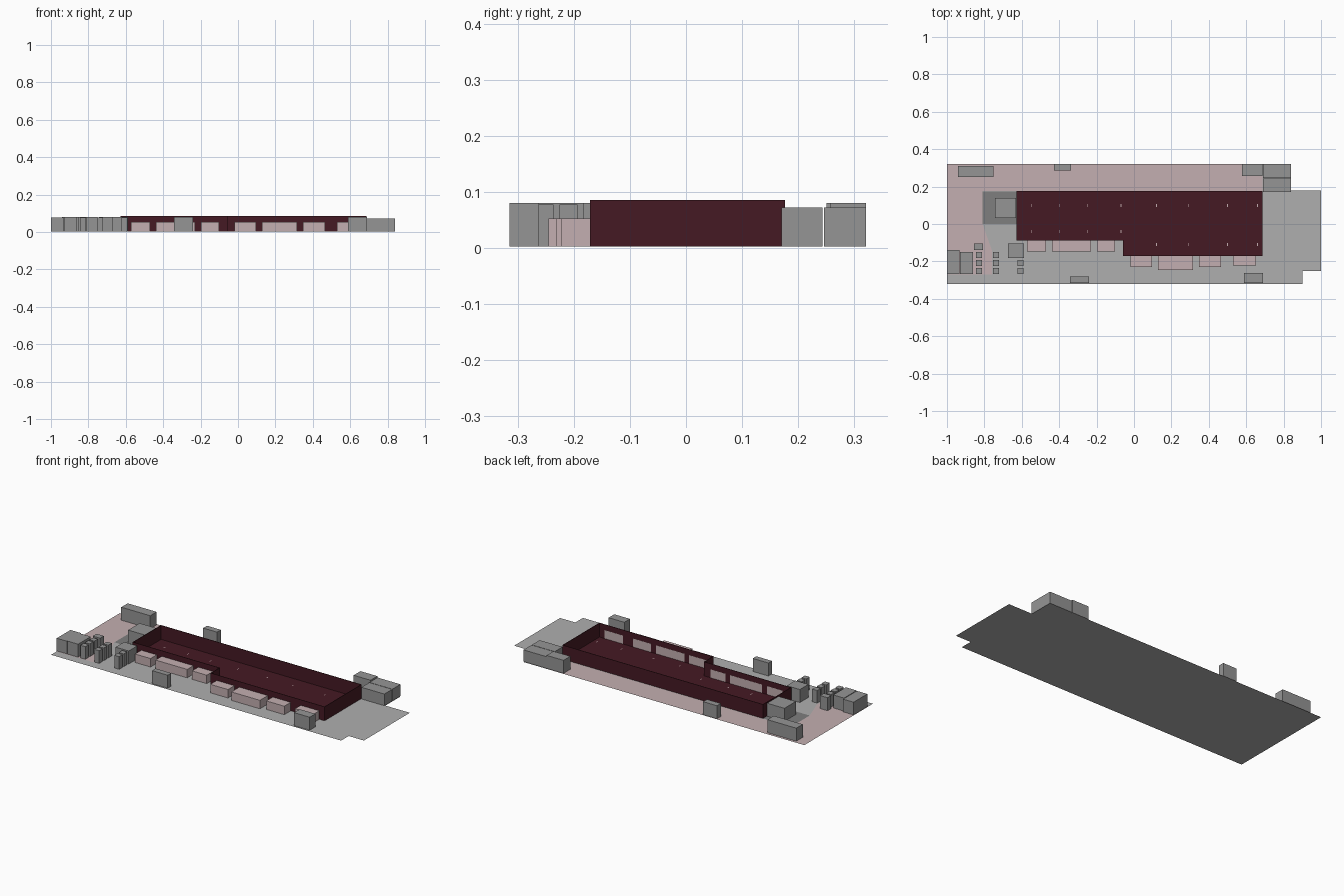
import bpy, bmesh

if "Cube" in bpy.data.objects:
    bpy.data.objects.remove(bpy.data.objects["Cube"])


def material(name, r, g, b):
    m = bpy.data.materials.new(name)
    m.diffuse_color = (r, g, b, 1)
    m.use_nodes = True
    m.node_tree.nodes["Principled BSDF"].inputs["Base Color"].default_value = m.diffuse_color
    return m


RED = material("dark_red", 0.06, 0.010, 0.017)
PINK = material("pale_pink", 0.55, 0.43, 0.44)
LIGHT = material("light_grey", 0.43, 0.43, 0.43)
MID = material("mid_grey", 0.30, 0.30, 0.30)
DARK = material("dark_grey", 0.21, 0.21, 0.21)


def finish(name, bm, mat):
    me = bpy.data.meshes.new(name)
    bm.to_mesh(me)
    bm.free()
    me.materials.append(mat)
    ob = bpy.data.objects.new(name, me)
    bpy.context.collection.objects.link(ob)
    return ob


def plate(name, pts, z, mat):
    """Flat polygon facing up."""
    bm = bmesh.new()
    bm.faces.new([bm.verts.new((x, y, z)) for x, y in pts])
    return finish(name, bm, mat)


def rect(x0, x1, y0, y1):
    return [(x0, y0), (x1, y0), (x1, y1), (x0, y1)]


def box(name, x0, x1, y0, y1, top, mat=MID, z0=0.003):
    bm = bmesh.new()
    f = bm.faces.new([bm.verts.new((x, y, z0)) for x, y in rect(x0, x1, y0, y1)])
    up = bmesh.ops.extrude_face_region(bm, geom=[f], use_keep_orig=True)["geom"]
    bmesh.ops.translate(bm, vec=(0, 0, top - z0),
                        verts=[v for v in up if isinstance(v, bmesh.types.BMVert)])
    bmesh.ops.recalc_face_normals(bm, faces=bm.faces)
    return finish(name, bm, mat)


# site ground with notched right-hand corners
plate("ground", [(-1, -.321), (.9, -.321), (.9, -.25), (1, -.25), (1, .18),
                 (.84, .18), (.84, .321), (-1, .321)], 0, LIGHT)
# pale paving along the back and the left side, dark court beside the hall
plate("paving", [(-1, -.27), (-.76, -.27), (-.76, -.14), (-.81, 0), (-.81, .176),
                 (.687, .176), (.687, .321), (-1, .321)], 0.001, PINK)
plate("side_court", rect(-.81, -.628, 0, .174), 0.002, DARK)

# main hall: stepped floor and open-topped thin walls
outline = [(-.628, -.089), (-.06, -.089), (-.06, -.171), (.687, -.171),
           (.687, .176), (-.628, .176)]
plate("hall_floor", outline, 0.003, RED)
bm = bmesh.new()
low = [bm.verts.new((x, y, .003)) for x, y in outline]
high = [bm.verts.new((x, y, .086)) for x, y in outline]
for i in range(len(outline)):
    j = (i + 1) % len(outline)
    bm.faces.new((low[i], low[j], high[j], high[i]))
walls = finish("hall_walls", bm, RED)
solid = walls.modifiers.new("thickness", "SOLIDIFY")
solid.thickness = 0.003
solid.offset = -1
solid.use_even_offset = True

# small slots marked on the hall floor
for i, x in enumerate((-.55, -.40, -.25, -.07, .12, .29, .50, .66)):
    for y in (.10, -.04) if i < 4 else (.10, -.11):
        plate("floor_slot", rect(x - .002, x + .002, y - .008, y + .008), 0.0035, PINK)

# projecting bays, showing through the front wall
for x0, x1, front, wall in (
        (-.572, -.470, -.147, -.089), (-.438, -.230, -.147, -.089),
        (-.198, -.102, -.147, -.089), (-.020, .096, -.231, -.171),
        (.128, .315, -.245, -.171), (.347, .465, -.231, -.171),
        (.530, .652, -.223, -.171)):
    box("front_bay", x0, x1, front, wall + .0036, .053, PINK)

# larger service blocks around the site
for x0, x1, y0, y1, top in (
        (-.94, -.75, .250, .310, .080), (-.428, -.337, .285, .321, .080),
        (.578, .688, .257, .321, .080), (.69, .84, .246, .321, .072),
        (.69, .84, .170, .243, .072), (-.743, -.630, .033, .140, .080),
        (-1, -.932, -.268, -.140, .078), (-.930, -.860, -.268, -.150, .080),
        (-.855, -.807, -.138, -.103, .080), (-.674, -.588, -.183, -.103, .080),
        (-.342, -.240, -.315, -.282, .080), (.588, .690, -.315, -.262, .080)):
    box("service_block", x0, x1, y0, y1, top)

# three rows of small cabins
for x in (-.829, -.738, -.607):
    for y in (-.166, -.209, -.252):
        box("cabin", x - .016, x + .016, y - .016, y + .016, .078)
